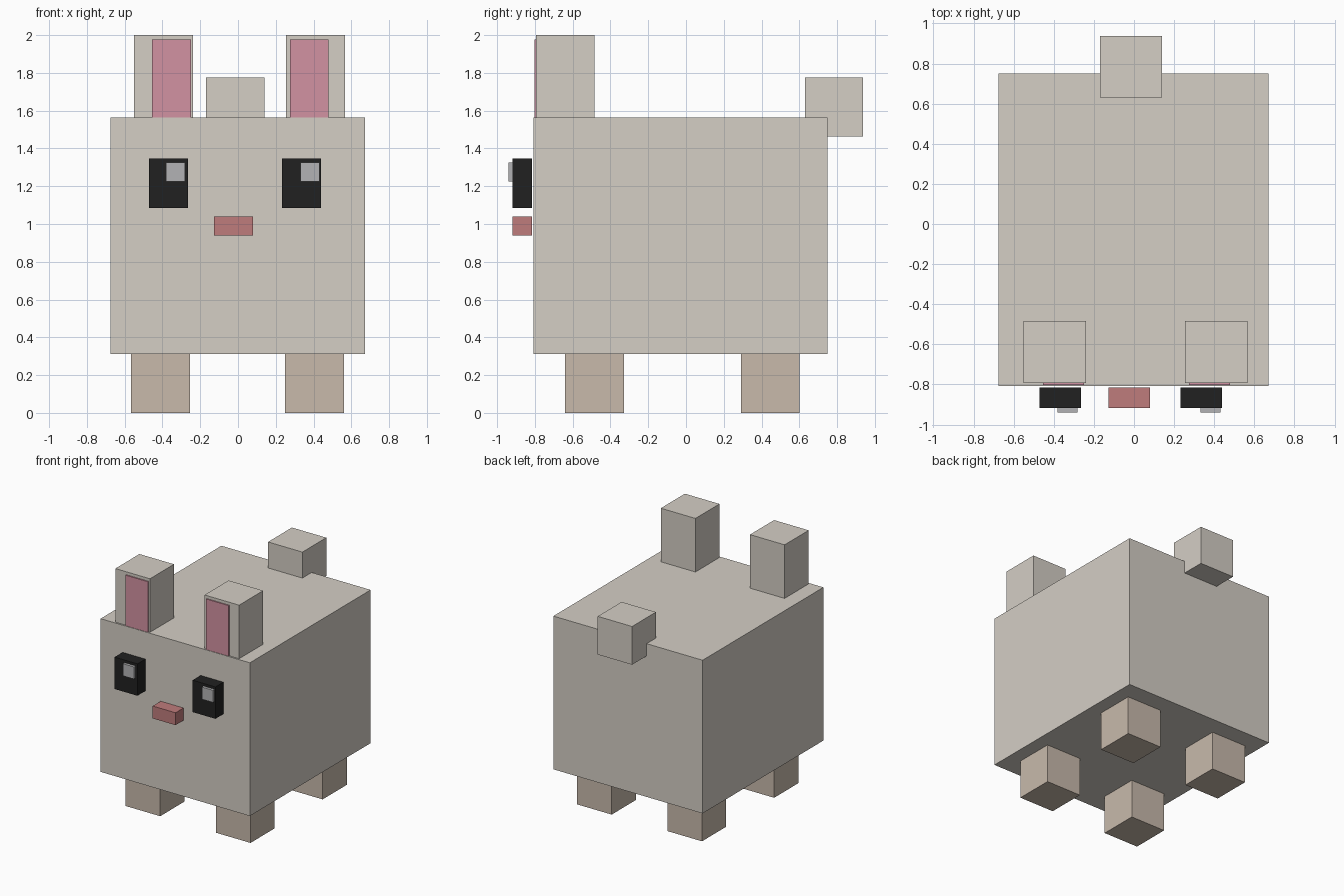
import bpy

if "Cube" in bpy.data.objects:
    bpy.data.objects.remove(bpy.data.objects["Cube"])


def material(name, rgb):
    m = bpy.data.materials.new(name)
    m.diffuse_color = (*rgb, 1.0)
    m.use_nodes = True
    m.node_tree.nodes["Principled BSDF"].inputs["Base Color"].default_value = m.diffuse_color
    return m


FUR = material("fur", (0.66, 0.62, 0.56))
PAW = material("paw", (0.58, 0.49, 0.41))
PINK = material("pink", (0.65, 0.29, 0.36))
ROSE = material("rose", (0.52, 0.2, 0.2))
BLACK = material("black", (0.015, 0.015, 0.015))
SHINE = material("shine", (0.45, 0.45, 0.46))


def box(name, x, y, z, mat):
    """Box from (min, max) ranges on each axis."""
    axes = (x, y, z)
    bpy.ops.mesh.primitive_cube_add(size=1)
    ob = bpy.context.object
    ob.name = name
    ob.location = [(a + b) / 2 for a, b in axes]
    ob.scale = [b - a for a, b in axes]
    bpy.ops.object.transform_apply(location=True, rotation=False, scale=True)
    ob.data.materials.append(mat)


def pair(name, centres, width, y, z, mat):
    """Left and right boxes of one width."""
    for side, c in zip(("left", "right"), centres):
        box(f"{side}_{name}", (c - width / 2, c + width / 2), y, z, mat)


# Body and tail
box("body", (-0.675, 0.672), (-0.807, 0.75), (0.313, 1.563), FUR)
box("tail", (-0.17, 0.14), (0.63, 0.938), (1.463, 1.775), FUR)

# Legs
for end, y in (("front", (-0.64, -0.328)), ("back", (0.29, 0.602))):
    pair(f"{end}_leg", (-0.41, 0.405), 0.312, y, (0.0, 0.313), PAW)

# Ears with pink inner panels
pair("ear", (-0.395, 0.41), 0.312, (-0.794, -0.484), (1.5, 2.0), FUR)
pair("inner_ear", (-0.352, 0.376), 0.204, (-0.803, -0.75), (1.5, 1.976), PINK)

# Face: eyes, glints and nose
pair("eye", (-0.368, 0.336), 0.206, (-0.918, -0.815), (1.086, 1.346), BLACK)
pair("eye_glint", (-0.331, 0.382), 0.1, (-0.94, -0.84), (1.226, 1.325), SHINE)
box("nose", (-0.127, 0.079), (-0.918, -0.815), (0.938, 1.039), ROSE)
